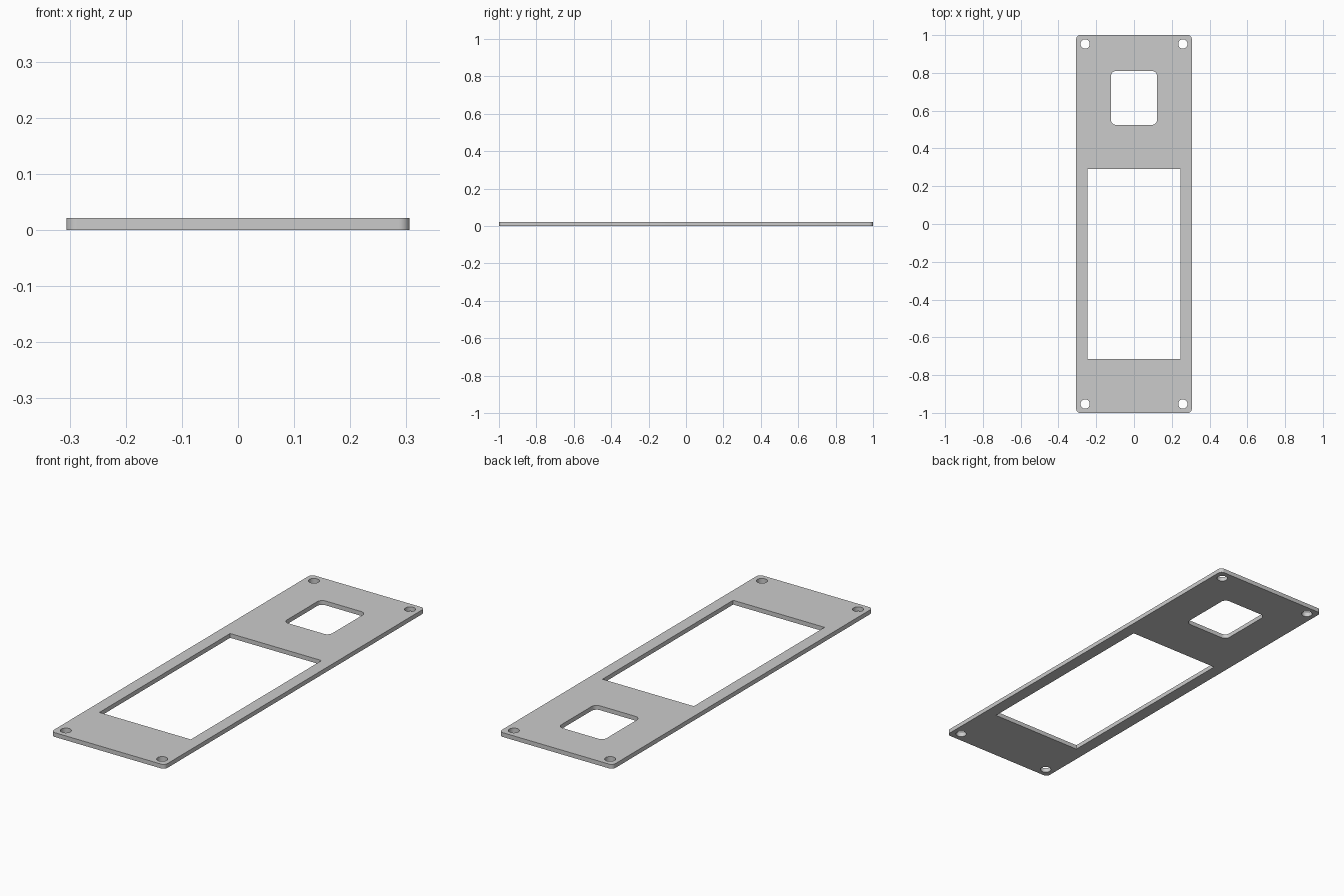
import bpy, bmesh
from math import pi, sin, cos, radians

if "Cube" in bpy.data.objects:
    bpy.data.objects.remove(bpy.data.objects["Cube"])

THICK = 0.021


def rounded_rect(x, y0, y1, r, seg=8):
    """Outline symmetric in x, with optional corner rounding."""
    if r == 0:
        return [(x, y1), (-x, y1), (-x, y0), (x, y0)]
    corners = [(x - r, y1 - r), (r - x, y1 - r), (r - x, y0 + r), (x - r, y0 + r)]
    return [(cx + r * cos((q + i / seg) * pi / 2), cy + r * sin((q + i / seg) * pi / 2))
            for q, (cx, cy) in enumerate(corners) for i in range(seg + 1)]


def circle(cx, cy, r, n=32):
    return [(cx + r * cos(2 * pi * i / n), cy + r * sin(2 * pi * i / n)) for i in range(n)]


# Plate outline, the two windows and four screw holes
loops = [rounded_rect(0.306, -1, 1, 0.02),
         rounded_rect(0.122, 0.525, 0.81, 0.027),
         rounded_rect(0.246, -0.714, 0.291, 0)]
loops += [circle(sx * 0.259, sy * 0.953, 0.0245) for sx in (-1, 1) for sy in (-1, 1)]

# Filled flat curve, extruded to the plate thickness
curve = bpy.data.curves.new("face_plate", 'CURVE')
curve.dimensions = '2D'
curve.fill_mode = 'BOTH'
curve.extrude = THICK / 2
for pts in loops:
    spline = curve.splines.new('POLY')
    spline.points.add(len(pts) - 1)
    for p, (x, y) in zip(spline.points, pts):
        p.co = (x, y, 0, 1)
    spline.use_cyclic_u = True

plate = bpy.data.objects.new("face_plate", curve)
bpy.context.collection.objects.link(plate)
bpy.context.view_layer.objects.active = plate
plate.select_set(True)
bpy.ops.object.convert(target='MESH')
plate = bpy.context.object

# Weld caps to walls and stand the plate on z = 0
bm = bmesh.new()
bm.from_mesh(plate.data)
bmesh.ops.remove_doubles(bm, verts=bm.verts, dist=1e-5)
bmesh.ops.translate(bm, verts=bm.verts, vec=(0, 0, THICK / 2))
bmesh.ops.recalc_face_normals(bm, faces=bm.faces)
bm.to_mesh(plate.data)
bm.free()
bpy.ops.object.shade_smooth_by_angle(angle=radians(30))
